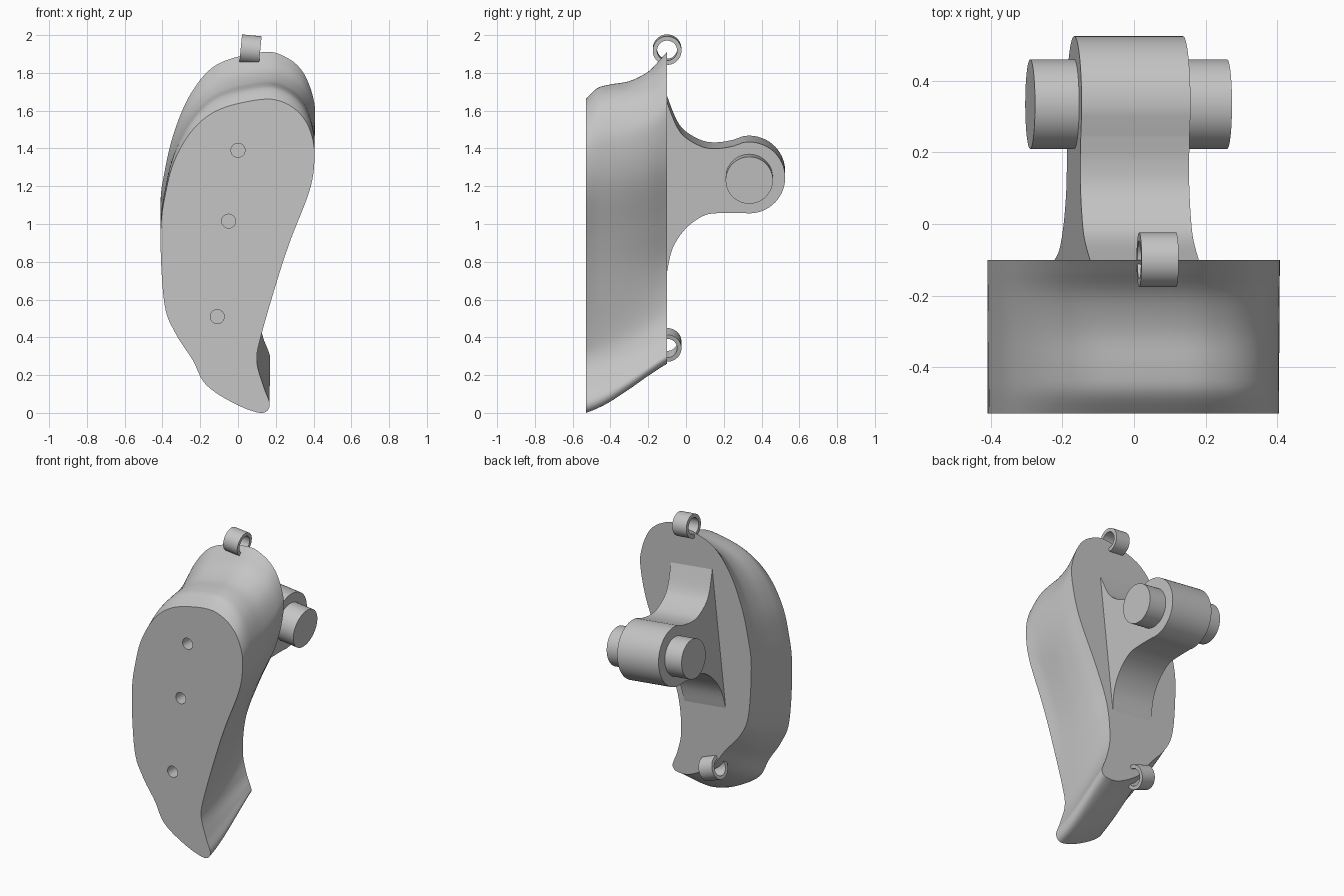
import bpy, bmesh
from math import sin, cos, pi, radians
from mathutils import Vector, Matrix

cube = bpy.data.objects.get("Cube")
if cube:
    bpy.data.objects.remove(cube, do_unlink=True)

grey = bpy.data.materials.new("plain_grey")
grey.use_nodes = True
grey.diffuse_color = (0.56, 0.56, 0.56, 1)
grey.node_tree.nodes["Principled BSDF"].inputs["Base Color"].default_value = grey.diffuse_color


def spline(points, steps, closed=False):
    """Smooth curve passing through every given point."""
    pts = [Vector(p) for p in points]
    n = len(pts)
    pick = (lambda i: pts[i % n]) if closed else (lambda i: pts[max(0, min(n - 1, i))])
    out = []
    for i in range(n if closed else n - 1):
        a, b, c, d = (pick(i + k) for k in (-1, 0, 1, 2))
        for s in range(steps):
            t = s / steps
            out.append(b + (c - a) * (t / 2)
                       + (a * 2 - b * 5 + c * 4 - d) * (t * t / 2)
                       + (b * 3 - a - c * 3 + d) * (t ** 3 / 2))
    return out if closed else out + [pts[-1]]


def loft(name, rings, capped=True, looped=False):
    """Skin a list of equal-sized closed rings."""
    bm = bmesh.new()
    rows = [[bm.verts.new(p) for p in ring] for ring in rings]
    pairs = list(zip(rows, rows[1:]))
    if looped:
        pairs.append((rows[-1], rows[0]))
    for lower, upper in pairs:
        for i in range(len(lower)):
            j = (i + 1) % len(lower)
            bm.faces.new((lower[i], lower[j], upper[j], upper[i]))
    if capped:
        bm.faces.new(rows[0])
        bm.faces.new(rows[-1])
    bmesh.ops.recalc_face_normals(bm, faces=bm.faces)
    mesh = bpy.data.meshes.new(name)
    bm.to_mesh(mesh)
    bm.free()
    mesh.materials.append(grey)
    obj = bpy.data.objects.new(name, mesh)
    bpy.context.collection.objects.link(obj)
    return obj


def activate(obj):
    bpy.ops.object.select_all(action="DESELECT")
    obj.select_set(True)
    bpy.context.view_layer.objects.active = obj


def smooth(obj):
    activate(obj)
    bpy.ops.object.shade_smooth_by_angle(angle=radians(35))


def place(obj, centre, tilt):
    obj.matrix_world = Matrix.Translation(centre) @ Matrix.Rotation(radians(tilt), 4, "Y")


def circle(x, radius, count=64):
    return [(x, radius * cos(2 * pi * i / count), radius * sin(2 * pi * i / count))
            for i in range(count)]


# Main body: matching front and back outlines, clockwise from the top
front_keys = [(.13, 1.66), (.25, 1.64), (.34, 1.57), (.39, 1.47), (.405, 1.35), (.38, 1.18),
              (.28, .92), (.21, .71), (.12, .4), (.1, .27), (.135, .14), (.168, .04),
              (.12, 0), (-.02, .05), (-.17, .15), (-.24, .28), (-.33, .42), (-.39, .58),
              (-.41, .95), (-.38, 1.18), (-.33, 1.35), (-.23, 1.51), (-.09, 1.61)]
back_keys = [(.13, 1.91), (.25, 1.885), (.34, 1.81), (.395, 1.68), (.405, 1.55), (.35, 1.31),
             (.22, 1.02), (.13, .78), (.105, .55), (.13, .41), (.16, .33), (.168, .29),
             (.13, .262), (.03, .275), (-.12, .37), (-.22, .5), (-.33, .63), (-.39, .78),
             (-.41, 1.1), (-.39, 1.27), (-.34, 1.48), (-.25, 1.69), (-.11, 1.845)]
# Depth, then how far the section has changed at the top and at the bottom
blend_keys = [(-.53, 0, 0), (-.47, .23, .09), (-.4, .31, .23), (-.3, .38, .48),
              (-.2, .58, .75), (-.13, .87, .93), (-.1, 1, 1)]
front = spline(front_keys, 6, True)
back = spline(back_keys, 6, True)
sections = []
for y, top, bottom in spline(blend_keys, 4):
    ring = []
    for f, b in zip(front, back):
        height = max(0, min(1, f.y / 1.6))
        p = f.lerp(b, bottom + (top - bottom) * height)
        ring.append((p.x, y, p.y))
    sections.append(ring)
body = loft("body", sections)

# Round sockets in the front face
for x, z in ((0, 1.39), (-.05, 1.015), (-.11, .51)):
    cutter = loft("socket_cutter", [circle(-.1, .037, 32), circle(.1, .037, 32)])
    cutter.matrix_world = Matrix.Translation((x, -.53, z)) @ Matrix.Rotation(pi / 2, 4, "Z")
    cutter.hide_render = True
    cut = body.modifiers.new("socket", "BOOLEAN")
    cut.operation, cut.solver, cut.object = "DIFFERENCE", "EXACT", cutter
    activate(body)
    bpy.ops.object.modifier_apply(modifier=cut.name)
    bpy.data.objects.remove(cutter, do_unlink=True)
smooth(body)

# Hinge lug: filleted side profile around the pin axis, swept across its width
axis = Vector((-.015, .335, 1.262))
upper = spline([(-.1, .4), (-.05, .275), (0, .212), (.09, .163), (.17, .155), (.25, .168)], 6)
lower = spline([(.2, -.188), (.1, -.2), (0, -.27), (-.07, -.375), (-.1, -.5)], 6)
profile = [(-.15, .4)] + [tuple(p) for p in upper]
for i in range(33):
    angle = radians(100 - i * 200 / 32)
    profile.append((axis.y + .19 * cos(angle), .19 * sin(angle)))
profile += [tuple(p) for p in lower] + [(-.15, -.5)]
lug = loft("hinge_lug", [[(x, y - axis.y, z) for y, z in profile] for x in (-.153, .153)])
place(lug, axis, 6.3)
smooth(lug)

# Hinge pin
pin = loft("hinge_pin", [circle(-.277, .125), circle(.277, .125)])
place(pin, axis, 6.3)
smooth(pin)

# Cable loops at the top and bottom of the back edge
for name, centre, tilt in (("top_loop", (.066, -.1, 1.923), 5.5),
                           ("bottom_loop", (-.13, -.1, .36), 20)):
    loop = loft(name, [circle(-.052, .076), circle(.052, .076),
                       circle(.052, .053), circle(-.052, .053)], capped=False, looped=True)
    place(loop, centre, tilt)
    smooth(loop)
